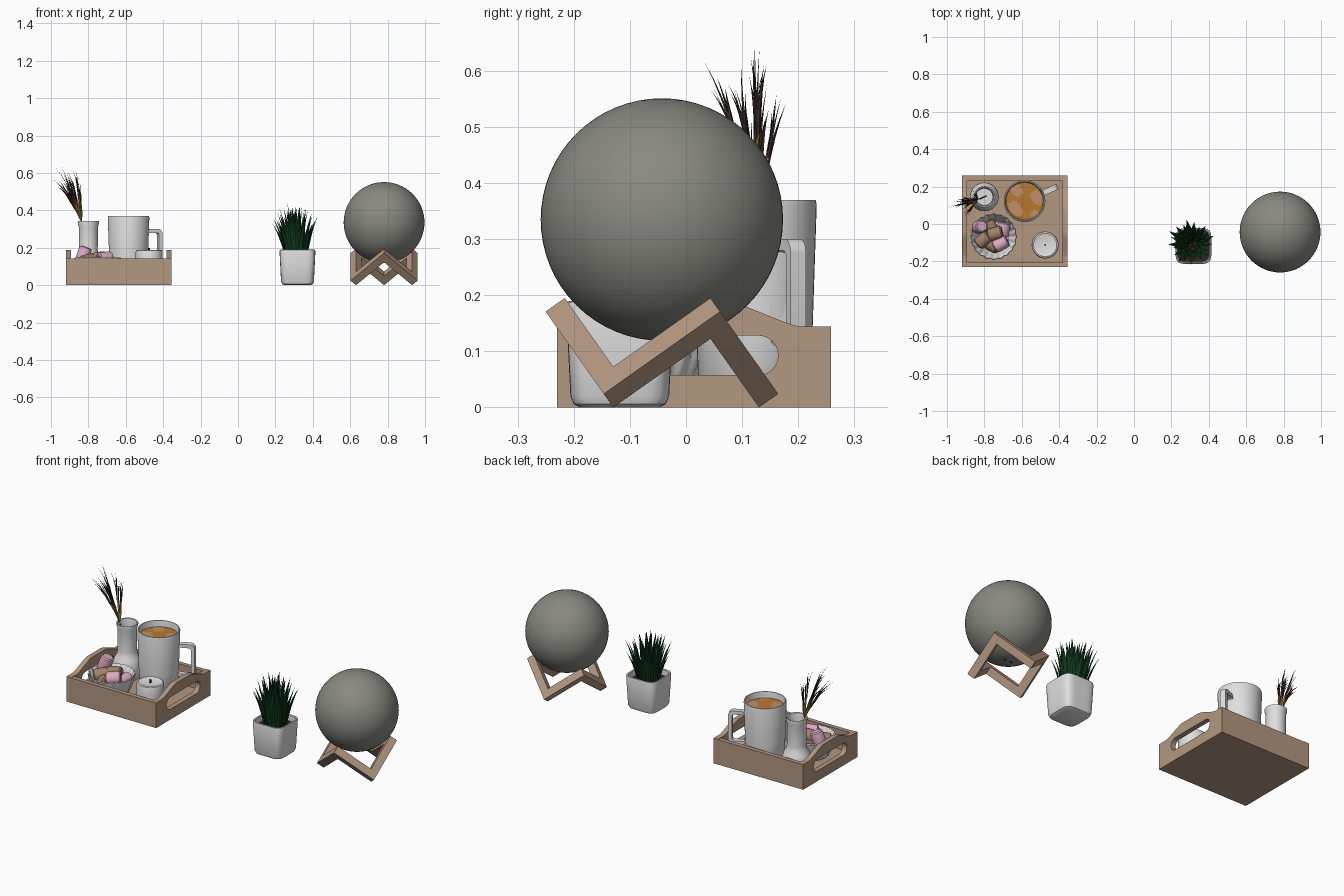
import bpy, bmesh, math, random
from mathutils import Vector, Matrix, Euler

if "Cube" in bpy.data.objects:
    bpy.data.objects.remove(bpy.data.objects["Cube"])
random.seed(4)

def mat(name, r, g, b):
    m = bpy.data.materials.new(name)
    m.diffuse_color = (r, g, b, 1)
    m.use_nodes = True
    m.node_tree.nodes["Principled BSDF"].inputs["Base Color"].default_value = m.diffuse_color
    return m

WOOD = mat("wood", .45, .31, .22)
GREY = mat("lamp_grey", .25, .25, .22)
WHITE = mat("white_ceramic", .74, .74, .74)
GREEN = mat("leaf_green", .006, .045, .014)
DARK = mat("dark_brown", .035, .018, .015)
STRAW = mat("straw", .33, .18, .07)
AMBER = mat("coffee_amber", .48, .19, .03)
FOAM = mat("coffee_foam", .52, .28, .14)
PINK = mat("pink", .72, .40, .54)
TAN = mat("tan", .36, .22, .14)

def finish(bm, name, mats, loc=(0, 0, 0), smooth=40):
    bmesh.ops.remove_doubles(bm, verts=bm.verts, dist=1e-5)
    bmesh.ops.recalc_face_normals(bm, faces=bm.faces)
    me = bpy.data.meshes.new(name)
    bm.to_mesh(me)
    bm.free()
    for m in mats:
        me.materials.append(m)
    ob = bpy.data.objects.new(name, me)
    ob.location = loc
    bpy.context.collection.objects.link(ob)
    if smooth:
        bpy.ops.object.select_all(action='DESELECT')
        ob.select_set(True)
        bpy.context.view_layer.objects.active = ob
        bpy.ops.object.shade_smooth_by_angle(angle=math.radians(smooth))
    return ob

def lathe(name, prof, x, y, mats, n=48, shape=lambda a: 1, rule=None):
    bm = bmesh.new()
    rings = []
    for r, z in prof:
        if r == 0:
            rings.append([bm.verts.new((0, 0, z))] * n)
        else:
            angs = [2 * math.pi * i / n for i in range(n)]
            rings.append([bm.verts.new((r * shape(a) * math.cos(a), r * shape(a) * math.sin(a), z)) for a in angs])
    for p, q in zip(rings, rings[1:]):
        for i in range(n):
            j = (i + 1) % n
            f = bm.faces.new(list(dict.fromkeys((p[i], p[j], q[j], q[i]))))
            if rule:
                f.material_index = rule(f.calc_center_median())
    return finish(bm, name, mats, (x, y, 0))

def add_box(bm, lo, hi, M=Matrix()):
    lo, hi = Vector(lo), Vector(hi)
    S = Matrix.Diagonal((*(hi - lo), 1))
    bmesh.ops.create_cube(bm, size=1, matrix=M @ Matrix.Translation((lo + hi) / 2) @ S)

def box(name, lo, hi, m):
    bm = bmesh.new()
    add_box(bm, lo, hi)
    return finish(bm, name, [m], smooth=0)

def rrect(x0, x1, y0, y1, r, k=8):
    pts = []
    for c, (cx, cy) in enumerate(((x1 - r, y1 - r), (x0 + r, y1 - r), (x0 + r, y0 + r), (x1 - r, y0 + r))):
        for i in range(k + 1):
            a = math.pi / 2 * (c + i / k)
            pts.append((cx + r * math.cos(a), cy + r * math.sin(a)))
    return pts

def plate(name, loops, half, M, m):
    """Filled outline with holes, given thickness."""
    cu = bpy.data.curves.new(name, 'CURVE')
    cu.dimensions, cu.fill_mode, cu.extrude = '2D', 'BOTH', half
    for lp in loops:
        s = cu.splines.new('POLY')
        s.points.add(len(lp) - 1)
        for p, (a, b) in zip(s.points, lp):
            p.co = (a, b, 0, 1)
        s.use_cyclic_u = True
    tmp = bpy.data.objects.new(name + "_outline", cu)
    bpy.context.collection.objects.link(tmp)
    bpy.context.view_layer.update()
    bm = bmesh.new()
    bm.from_mesh(tmp.to_mesh())
    bpy.data.objects.remove(tmp)
    bm.transform(M)
    return finish(bm, name, [m], smooth=35)

def blade(bm, base, ctrl, tip, w, th, prof, spin=None):
    """Tapering leaf with a diamond section along a bent path."""
    base, ctrl, tip = Vector(base), Vector(ctrl), Vector(tip)
    side = (tip - base).cross(spin or Vector((0, 0, 1)))
    side = side.normalized() if side.length > 1e-6 else Vector((1, 0, 0))
    nor = (tip - base).cross(side).normalized()
    prev, k = None, len(prof)
    for i, s in enumerate(prof):
        t = i / k
        c = base * (1 - t) ** 2 + ctrl * 2 * t * (1 - t) + tip * t * t
        ring = [bm.verts.new(c + d) for d in (side * w * s, nor * th * s, -side * w * s, -nor * th * s)]
        if prev:
            for j in range(4):
                bm.faces.new((prev[j], prev[(j + 1) % 4], ring[(j + 1) % 4], ring[j]))
        prev = ring
    end = bm.verts.new(tip)
    for j in range(4):
        bm.faces.new((prev[j], prev[(j + 1) % 4], end))

# Tray: base, long walls, humped ends with hand slots
X0, X1, Y0, Y1 = -.92, -.355, -.23, .258
box("tray_base", (X0, Y0, 0), (X1, Y1, .03), WOOD)
for nm, y in (("tray_front_wall", Y0), ("tray_back_wall", Y1 - .025)):
    box(nm, (X0 + .028, y, .03), (X1 - .028, y + .025, .142), WOOD)
cy = (Y0 + Y1) / 2
hump = [(cy + .19 - .38 * i / 24, .144 + .044 * min(1, 1.25 * math.sin(math.pi * i / 24) ** 1.3)) for i in range(25)]
end = [(Y0, .03), (Y1, .03), (Y1, .144)] + hump + [(Y0, .144)]
slot = rrect(cy - .15, cy + .15, .058, .128, .0345)
for nm, x in (("tray_left_end", X0 + .014), ("tray_right_end", X1 - .014)):
    plate(nm, [end, slot], .014, Matrix.Translation((x, 0, 0)) @ Euler((math.pi / 2, 0, math.pi / 2)).to_matrix().to_4x4(), WOOD)

# Mug with squared handle, and coffee
MX, MY = -.585, .122
lathe("mug", [(0, .03), (.094, .03), (.1, .038), (.104, .15), (.111, .362), (.109, .37), (.104, .37), (.102, .362), (.097, .15), (.092, .05), (0, .05)], MX, MY, [WHITE])
plate("mug_handle", [rrect(.1, .192, .11, .3, .025), rrect(.104, .172, .13, .28, .012)], .015,
      Matrix.Translation((MX, MY, 0)) @ Euler((math.pi / 2, 0, math.radians(24))).to_matrix().to_4x4(), WHITE)
foam = lambda c: int(math.sin(c.x * 55 + 1) + math.sin(c.y * 60 + 2 + c.x * 25) < -.3)
lathe("coffee", [(.1, .336)] + [(.1 - .01 * i, .337) for i in range(1, 10)] + [(0, .337)], MX, MY, [AMBER, FOAM], rule=foam)

# Bud vase
lathe("vase", [(0, .03), (.058, .03), (.07, .045), (.077, .08), (.076, .115), (.066, .145), (.054, .165), (.05, .19), (.051, .31), (.057, .335),
               (.056, .342), (.05, .34), (.045, .31), (.044, .18), (.06, .12), (.05, .05), (0, .05)], -.8, .145, [WHITE])

# Dried grass
tips = [(-.965, .12, .645), (-.915, .04, .635), (-.985, .095, .58), (-.88, .13, .64), (-.93, .085, .61), (-.855, .17, .56), (-.95, .14, .56)]
awn, stem = bmesh.new(), bmesh.new()
foot, neck = Vector((-.79, .15, .1)), Vector((-.838, .128, .35))
for tp in tips:
    tp = Vector(tp)
    mid = neck.lerp(tp, .5)
    blade(stem, foot, foot.lerp(neck, .5), neck, .004, .004, [1, 1, 1])
    blade(stem, neck - Vector((0, 0, .01)), neck.lerp(mid, .5) + Vector((.008, 0, .015)), neck.lerp(tp, .65), .006, .005, [.6, 1, 1, .6])
    for k in range(6):
        b = neck.lerp(tp, random.uniform(.05, .45))
        j = Vector([random.uniform(-.016, .016) for _ in range(3)])
        e = neck.lerp(tp, random.uniform(.75, 1)) + j
        blade(awn, b, b.lerp(e, .5) + Vector((.01, 0, .015)) - j * .5, e, .0045, .003, [.4, 1, .8, .5, .25], Vector((random.random() - .5, random.random() - .5, .3)))
finish(stem, "grass_stems", [STRAW])
finish(awn, "grass_awns", [DARK])

# Fluted bowl of marshmallows
BX, BY = -.75, -.067
lathe("bowl", [(0, .03), (.075, .03), (.088, .042), (.108, .09), (.122, .142), (.119, .147), (.115, .142), (.1, .09), (.08, .05), (0, .045)],
      BX, BY, [WHITE], 120, lambda a: 1 + .025 * math.cos(20 * a))
sweets = [(-.825, -.015, .165, 20, 15, PINK), (-.712, -.106, .143, 85, 30, PINK), (-.742, -.052, .143, 82, 15, TAN), (-.805, -.085, .13, 80, 40, TAN),
          (-.757, -.112, .115, 70, -30, TAN), (-.70, -.03, .105, 85, 80, PINK), (-.765, -.02, .1, 88, 120, TAN)]
for i, (x, y, z, tilt, turn, m) in enumerate(sweets):
    ob = lathe("marshmallow_%d" % (i + 1), [(0, -.04), (.026, -.04), (.033, -.034), (.035, -.02), (.035, .02), (.033, .034), (.026, .04), (0, .04)], x, y, [m], 24)
    ob.location.z = z
    ob.rotation_euler = (0, math.radians(tilt), math.radians(turn))

# Candle
lathe("candle", [(0, .03), (.068, .03), (.072, .036), (.072, .176), (.069, .185), (.062, .188), (.05, .184), (0, .182)], -.475, -.112, [WHITE])
lathe("candle_wick", [(0, .18), (.005, .18), (.005, .2), (0, .2)], -.475, -.112, [DARK], 8)

# Rounded square pot, soil and spiky plant
square = lambda a: (abs(math.cos(a)) ** 5 + abs(math.sin(a)) ** 5) ** -.2
lathe("pot", [(0, 0), (.07, 0), (.082, .006), (.088, .02), (.096, .18), (.094, .188), (.089, .19), (.085, .186), (.083, .15), (0, .15)], .318, -.118, [WHITE], 72, square)
lathe("soil", [(.083, .155), (0, .158)], .318, -.118, [DARK], 72, square)
bm = bmesh.new()
for i in range(44):
    f = math.sqrt((i + .5) / 44)
    a = i * 2.39996
    d = Vector((math.cos(a), math.sin(a), 0))
    h = .46 - .09 * f * f - random.uniform(0, .05)
    b = Vector((.31, -.108, .155)) + d * .06 * f
    e = Vector((.303, -.098, h)) + d * .13 * f
    blade(bm, b, b.lerp(e, .5) - d * .012 + Vector((0, 0, .02)), e, .0145, .005, [.6, .9, 1, .9, .6, .3], d)
finish(bm, "plant_leaves", [GREEN], smooth=30)

# Round lamp with a small port underneath
SX, SY, SZ, R = .781, -.043, .335, .216
bm = bmesh.new()
bmesh.ops.create_uvsphere(bm, u_segments=64, v_segments=32, radius=R)
finish(bm, "lamp_globe", [GREY], (SX, SY, SZ), 60)
for i, dx in enumerate((-.02, .02)):
    lathe("lamp_port_%d" % (i + 1), [(0, SZ - R - .001), (.006, SZ - R - .001), (.006, SZ - R + .005), (0, SZ - R + .005)], SX + dx, SY, [DARK], 12)

# Lamp stand: zigzag of six bars following the edges of a cube stood on its corner
A, T = .254, .042
turn = Matrix(((-1, 1, 0), (-1, -1, 2), (1, 1, 1)))
for row, s in enumerate((2, 6, 3)):
    turn[row] = turn[row] / math.sqrt(s)
M = Matrix.Translation((SX, SY, -(A - T) / math.sqrt(3))) @ turn.to_4x4()
path = [(1, 0, 0), (1, 1, 0), (0, 1, 0), (0, 1, 1), (0, 0, 1), (1, 0, 1)]
for i, p in enumerate(path):
    q = path[(i + 1) % 6]
    lo, hi = [], []
    for u, v in zip(p, q):
        if u == v:
            lo.append((A - T) * u)
            hi.append((A - T) * u + T)
        else:
            lo.append(0 if u == 0 else T)
            hi.append(A - T if u == 0 else A)
    bm = bmesh.new()
    add_box(bm, lo, hi, M)
    finish(bm, "stand_bar_%d" % (i + 1), [WOOD], smooth=0)
